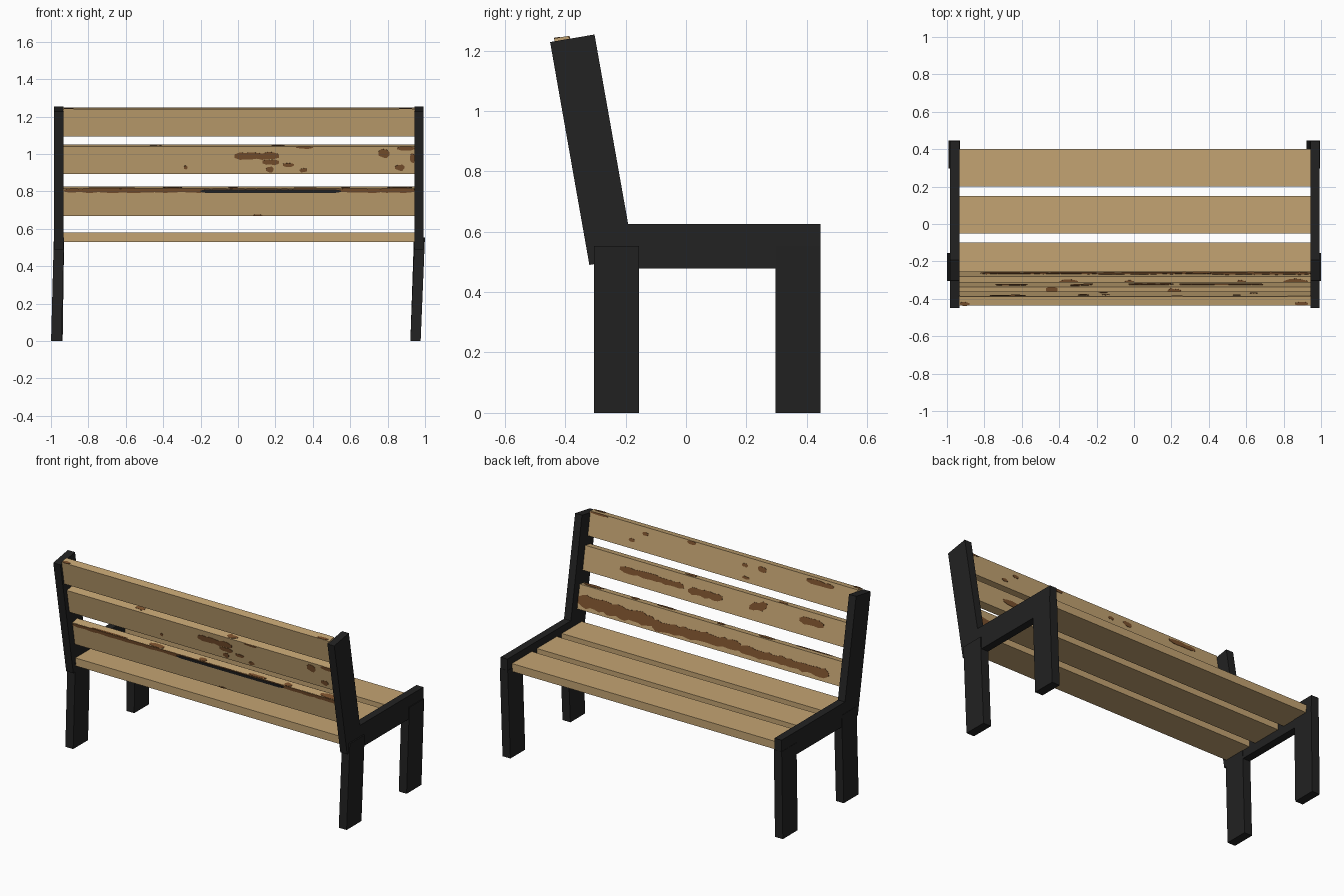
import bpy, bmesh, math, random
from mathutils import Vector

if "Cube" in bpy.data.objects:
    bpy.data.objects.remove(bpy.data.objects["Cube"])

random.seed(4)


def material(name, rgb):
    m = bpy.data.materials.new(name)
    m.diffuse_color = (*rgb, 1)
    m.use_nodes = True
    m.node_tree.nodes["Principled BSDF"].inputs["Base Color"].default_value = m.diffuse_color
    return m


WOOD = material("tan wood", (0.55, 0.37, 0.17))
WORN = material("worn brown", (0.20, 0.085, 0.027))
IRON = material("black iron", (0.016, 0.016, 0.016))


def finish(name, bm, mat):
    bmesh.ops.recalc_face_normals(bm, faces=bm.faces)
    me = bpy.data.meshes.new(name)
    bm.to_mesh(me)
    bm.free()
    me.materials.append(mat)
    ob = bpy.data.objects.new(name, me)
    bpy.context.collection.objects.link(ob)
    return ob


def prism(name, profile, x0, x1, mat):
    """Extrude a (y, z) profile along x."""
    bm = bmesh.new()
    f = bm.faces.new([bm.verts.new((x0, y, z)) for y, z in profile])
    ext = bmesh.ops.extrude_face_region(bm, geom=[f])
    for v in ext["geom"]:
        if isinstance(v, bmesh.types.BMVert):
            v.co.x = x1
    return finish(name, bm, mat)


def rect(y0, y1, z0, z1):
    return [(y0, z0), (y1, z0), (y1, z1), (y0, z1)]


# side frames: leaning post, seat rail and two slightly skewed legs
POST = [(-0.32, 0.49), (-0.172, 0.515), (-0.303, 1.253), (-0.45, 1.228)]
for side, x0, x1, legs in (
        ("left", -0.983, -0.933, ((-0.972, -0.957), (-0.965, -0.957))),
        ("right", 0.943, 0.991, ((0.949, 0.972), (0.949, 0.968)))):
    prism(side + "_back_post", POST, x0, x1, IRON)
    prism(side + "_seat_rail", rect(-0.305, 0.445, 0.478, 0.625), x0, x1, IRON)
    for (low, top), y0, end in zip(legs, (-0.305, 0.297), ("rear", "front")):
        leg = prism(f"{side}_{end}_leg", rect(y0, y0 + 0.149, 0, 0.553),
                    -0.0275, 0.0275, IRON)
        for v in leg.data.vertices:
            v.co.x += top if v.co.z > 0.3 else low

# seat planks
PX0, PX1 = -0.935, 0.947
for i, y0 in enumerate((-0.30, -0.05, 0.20)):
    prism(f"seat_plank_{i + 1}", rect(y0, y0 + 0.2, 0.53, 0.58), PX0, PX1, WOOD)

# backrest planks, leaning ten degrees
A = math.radians(10)
UP = Vector((0, -math.sin(A), math.cos(A)))
OUT = Vector((0, math.cos(A), math.sin(A)))
H, T = 0.15, 0.05
TOPS = {"top": Vector((0, -0.437, 1.240)),
        "middle": Vector((0, -0.385, 1.041)),
        "lower": Vector((0, -0.330, 0.816))}
for key, p in TOPS.items():
    pts = [p, p + OUT * T, p + OUT * T - UP * H, p - UP * H]
    prism(key + "_back_plank", [(q.y, q.z) for q in pts], PX0, PX1, WOOD)


def patch(plank, face, x0, x1, a0, a1, slope=0.0, mat=WORN, rough=0.25, lift=0.002):
    """Ragged thin plate; a0..a1 is measured down from (or across) the top edge."""
    p = TOPS[plank]
    base, down, nrm, lim = {"seat": (p + OUT * T, -UP, OUT, H),
                            "rear": (p, -UP, -OUT, H),
                            "edge": (p, OUT, UP, T)}[face]
    n = max(4, int((x1 - x0) / 0.03))
    bm = bmesh.new()
    rows = []
    for i in range(n + 1):
        t = i / n
        mid = (a0 + a1) / 2 + slope * (t - 0.5)
        half = (a1 - a0) / 2 * (0.45 if i in (0, n) else 1)
        lo = mid - half * (1 + random.uniform(-rough, rough))
        hi = mid + half * (1 + random.uniform(-rough, rough))
        x = Vector((x0 + (x1 - x0) * t, 0, 0))
        rows.append([bm.verts.new(x + base + down * min(max(a, 0), lim) + nrm * h)
                     for a, h in ((lo, lift), (hi, lift), (hi, -0.002), (lo, -0.002))])
    for r, s in zip(rows, rows[1:]):
        for k in range(4):
            bm.faces.new((r[k], r[(k + 1) % 4], s[(k + 1) % 4], s[k]))
    bm.faces.new(rows[0])
    bm.faces.new(rows[-1])
    finish(f"{plank}_{face}_patch", bm, mat)


# worn paint on the seat side
patch("lower", "seat", 0.40, 0.945, 0.060, 0.130)
patch("lower", "seat", -0.20, 0.42, 0.070, 0.130, 0.02)
patch("lower", "seat", -0.82, -0.18, 0.075, 0.125, 0.0)
for x0, x1, a0, a1, s in ((0.24, 0.69, 0.055, 0.090, 0.0), (-0.03, 0.21, 0.060, 0.100, 0.01),
                          (-0.34, -0.22, 0.035, 0.085, 0.04), (-0.74, -0.57, 0.040, 0.080, 0.0)):
    patch("middle", "seat", x0, x1, a0, a1, s)
for x0, x1, a0, a1 in ((0.82, 0.94, 0, 0.012), (0.62, 0.66, 0.09, 0.11), (0.53, 0.57, 0.03, 0.05),
                       (0.2, 0.26, 0, 0.02), (-0.17, -0.13, 0.04, 0.06),
                       (-0.19, -0.14, 0.115, 0.13), (-0.3, -0.24, 0.03, 0.06),
                       (-0.77, -0.58, 0.015, 0.045)):
    patch("top", "seat", x0, x1, a0, a1)

# worn paint on the rear side
patch("lower", "rear", -0.93, 0.945, 0.0, 0.022)
patch("lower", "rear", -0.20, 0.55, 0.006, 0.024, mat=IRON, rough=0.05, lift=0.004)
patch("lower", "rear", 0.08, 0.13, 0.142, 0.15)
for x0, x1, a0, a1 in ((-0.02, 0.22, 0.035, 0.07), (0.13, 0.22, 0.07, 0.10), (0.15, 0.19, 0.11, 0.14),
                       (0.31, 0.4, 0, 0.012), (0.24, 0.30, 0.09, 0.11), (0.33, 0.37, 0.12, 0.14),
                       (0.75, 0.81, 0.02, 0.06), (0.85, 0.945, 0, 0.022), (0.92, 0.945, 0.04, 0.09),
                       (0.84, 0.89, 0.10, 0.13), (-0.29, -0.27, 0.105, 0.125)):
    patch("middle", "rear", x0, x1, a0, a1)

# chips along the upper edges
for plank, x0, x1, a0, a1 in (("lower", -0.8, -0.55, 0, 0.01), ("lower", -0.4, -0.3, 0, 0.035),
                              ("lower", -0.05, 0.0, 0, 0.03), ("lower", 0.3, 0.42, 0, 0.02),
                              ("lower", 0.55, 0.6, 0, 0.03), ("lower", 0.8, 0.93, 0, 0.035),
                              ("middle", -0.47, -0.41, 0.02, 0.05), ("middle", 0.18, 0.25, 0.01, 0.04),
                              ("top", -0.93, -0.88, 0, 0.02), ("top", 0.86, 0.93, 0, 0.02)):
    patch(plank, "edge", x0, x1, a0, a1)
